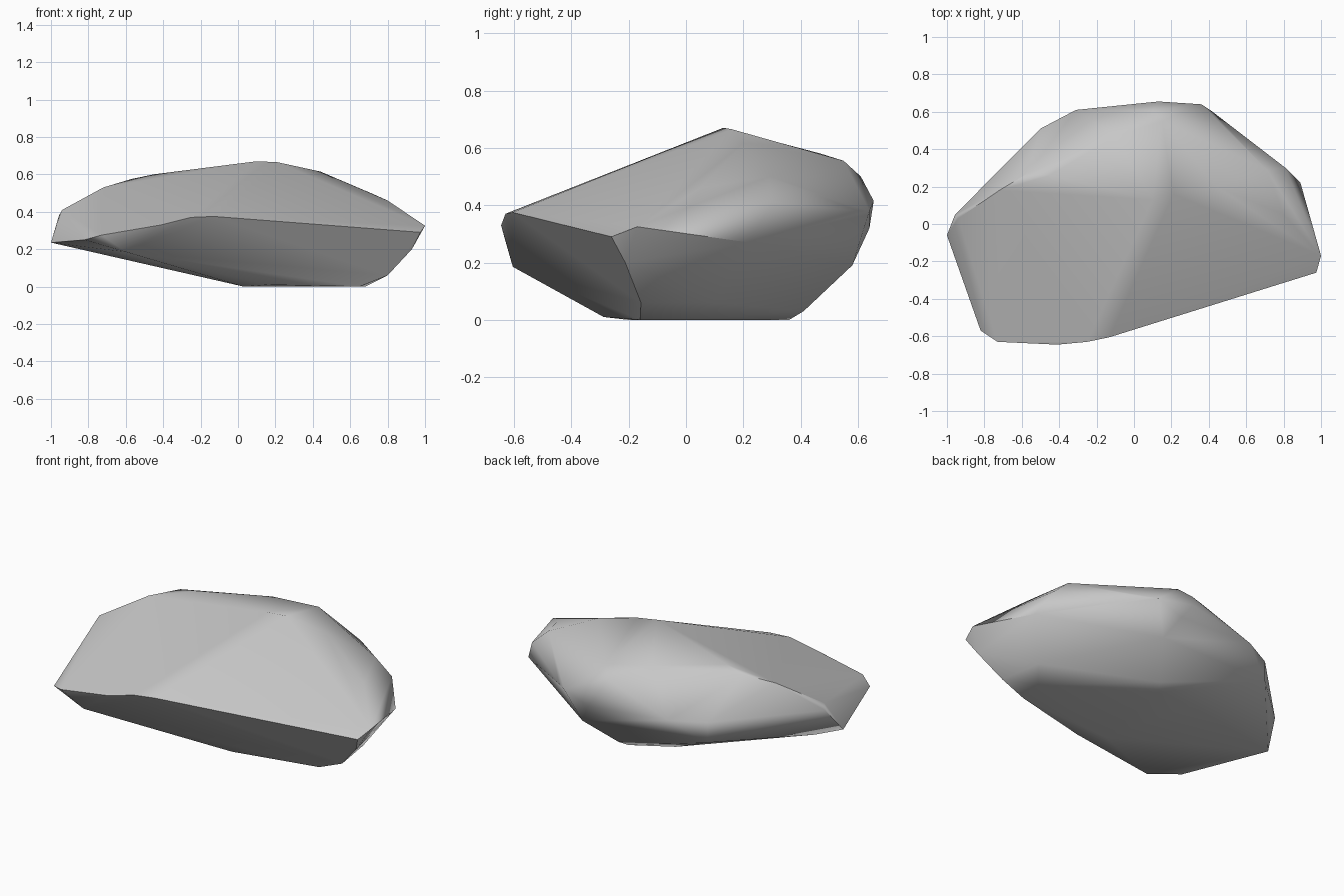
import bpy
import bmesh
import math

# Remove the default cube only
default_cube = bpy.data.objects.get("Cube")
if default_cube:
    bpy.data.objects.remove(default_cube, do_unlink=True)


def make_material(name, colour):
    material = bpy.data.materials.new(name)
    material.use_nodes = True
    material.diffuse_color = colour
    shader = material.node_tree.nodes["Principled BSDF"]
    shader.inputs["Base Color"].default_value = colour
    shader.inputs["Roughness"].default_value = .9
    return material


# Chiselled corner points of the boulder, grouped by region
summit_ridge = [
    (.1, .13, .67), (.21, .16, .665), (.44, .2, .615),
    (.8, .05, .46), (1, -.17, .325),
    (-.45, .26, .6), (-.57, .27, .575), (-.72, .18, .53), (-.94, .03, .41),
]
front_rim = [
    (-.82, -.57, .25), (-.73, -.63, .275), (-.41, -.645, .33),
    (-.25, -.63, .37), (-.13, -.605, .375), (.975, -.26, .29),
]
front_lower_edge = [
    (-.6, -.604, .185), (.16, -.287, .01), (.65, -.16, 0),
    (.8, -.157, .06), (.93, -.212, .2),
]
left_tip = [
    (-1, -.06, .235), (-.957, .05, .38), (-.88, .04, .21),
]
back_shoulder = [
    (-.1, .47, .58), (.15, .55, .555), (.1, .61, .5),
    (.13, .655, .415), (.36, .64, .38), (.42, .6, .38),
    (-.5, .51, .36), (-.5, .51, .24), (-.31, .61, .36), (.2, .64, .32),
]
right_shoulder = [
    (.81, .3, .41), (.71, .29, .5), (.89, .22, .27),
]
underside = [
    (.03, -.2, 0), (.13, .36, 0), (.68, 0, 0), (.76, .1, .06),
    (.16, .41, .03), (.28, .58, .19), (-.15, .31, .045),
]


def make_hull(name, regions, material):
    """Wrap all regions in one convex, faceted solid."""
    bm = bmesh.new()
    for region in regions:
        for corner in region:
            bm.verts.new(corner)
    hull = bmesh.ops.convex_hull(bm, input=list(bm.verts))
    loose = {item for item in hull["geom_interior"] + hull["geom_unused"]
             if isinstance(item, bmesh.types.BMVert)}
    bmesh.ops.delete(bm, geom=list(loose), context="VERTS")
    bmesh.ops.recalc_face_normals(bm, faces=list(bm.faces))
    # Merge nearly flat neighbours into broad facets
    bmesh.ops.dissolve_limit(bm, angle_limit=math.radians(3),
                             verts=list(bm.verts), edges=list(bm.edges))
    mesh = bpy.data.meshes.new(name)
    bm.to_mesh(mesh)
    bm.free()
    mesh.materials.append(material)
    result = bpy.data.objects.new(name, mesh)
    bpy.context.collection.objects.link(result)
    return result


# Build the single boulder
stone_grey = make_material("stone_grey", (.57, .57, .57, 1))
boulder = make_hull(
    "boulder",
    [summit_ridge, front_rim, front_lower_edge, left_tip,
     back_shoulder, right_shoulder, underside],
    stone_grey,
)

# Soft worn facets with crisp broken edges
for other in bpy.context.selected_objects:
    other.select_set(False)
boulder.select_set(True)
bpy.context.view_layer.objects.active = boulder
bpy.ops.object.shade_smooth_by_angle(angle=math.radians(42))
facets = boulder.modifiers.new("flat_facets", "WEIGHTED_NORMAL")
facets.keep_sharp = True
